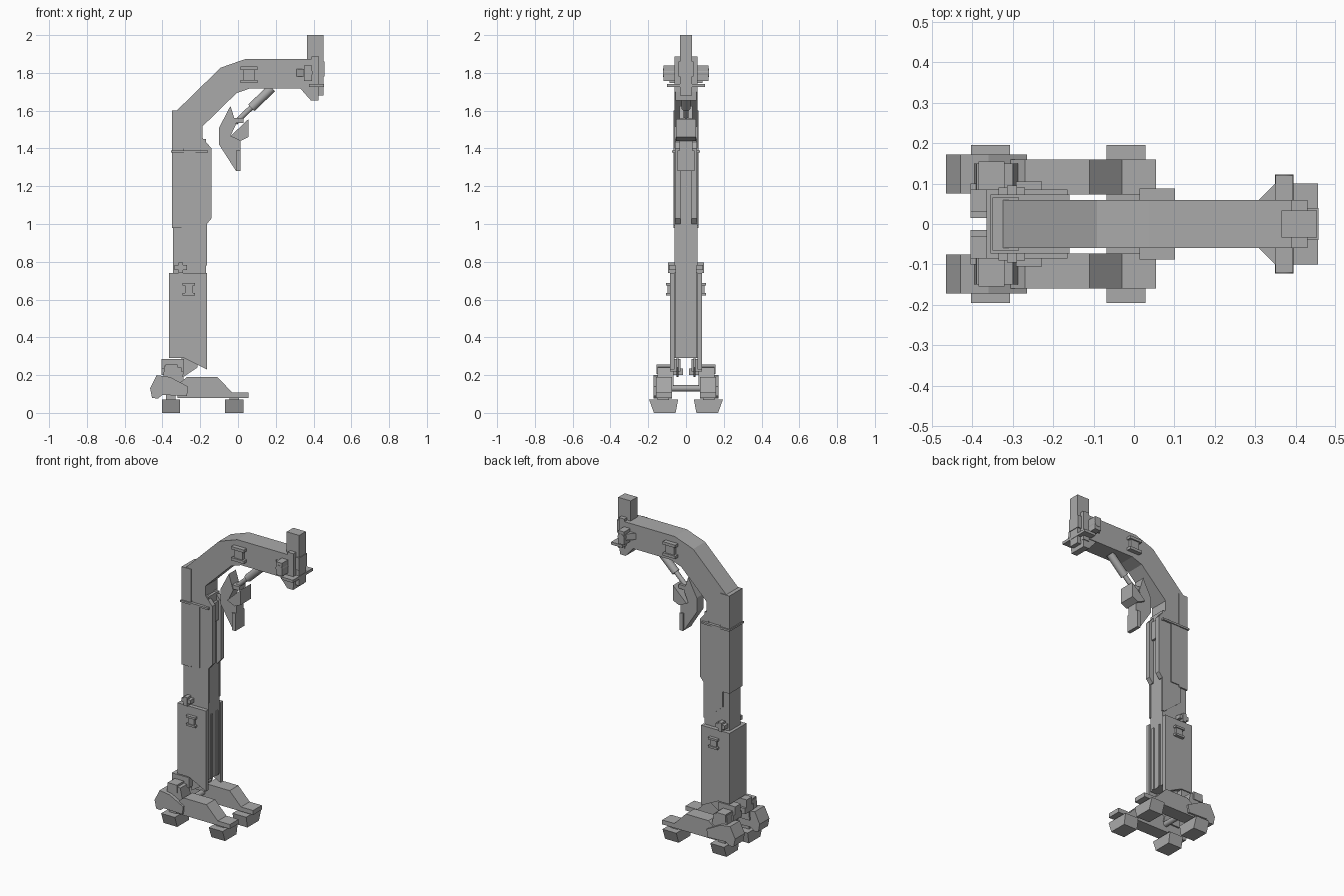
import bpy, bmesh
from mathutils import Vector

cube = bpy.data.objects.get("Cube")
if cube:
    bpy.data.objects.remove(cube, do_unlink=True)

shade = (.4, .4, .4, 1)
grey = bpy.data.materials.new("plain grey")
grey.use_nodes = True
grey.diffuse_color = shade
grey.node_tree.nodes["Principled BSDF"].inputs["Base Color"].default_value = shade


def finish(name, bm, paired=False):
    """Turn a bmesh into a named part; paired parts are mirrored across y."""
    bmesh.ops.recalc_face_normals(bm, faces=bm.faces)
    mesh = bpy.data.meshes.new(name)
    bm.to_mesh(mesh)
    bm.free()
    mesh.materials.append(grey)
    part = bpy.data.objects.new(name, mesh)
    bpy.context.collection.objects.link(part)
    if paired:
        mirror = part.modifiers.new("other side", "MIRROR")
        mirror.use_axis = (False, True, False)
        mirror.use_mirror_merge = False
    return part


def extrude(name, profile, span, axis="y", paired=False):
    """Extrude a flat profile along the given axis, from span start to span end."""
    slot = "xyz".index(axis)
    start, end = span
    bm = bmesh.new()
    corners = []
    for point in profile:
        place = list(point)
        place.insert(slot, start)
        corners.append(bm.verts.new(place))
    face = bm.faces.new(corners)
    grown = bmesh.ops.extrude_face_region(bm, geom=[face])["geom"]
    shift = Vector()
    shift[slot] = end - start
    moved = [item for item in grown if isinstance(item, bmesh.types.BMVert)]
    bmesh.ops.translate(bm, verts=moved, vec=shift)
    return finish(name, bm, paired)


def box(name, x, y, z, paired=False):
    """A block given by its x, y and z ranges; a single y means both ways from the middle."""
    (left, right), (low, high) = x, z
    span = y if isinstance(y, tuple) else (-y, y)
    outline = [(left, low), (right, low), (right, high), (left, high)]
    return extrude(name, outline, span, paired=paired)


def rod(name, start, end, radius):
    a, b = Vector(start), Vector(end)
    bm = bmesh.new()
    bmesh.ops.create_cone(bm, cap_ends=True, segments=16, radius1=radius,
                          radius2=radius, depth=(b - a).length)
    turn = (b - a).to_track_quat("Z", "Y").to_matrix()
    bmesh.ops.rotate(bm, verts=bm.verts, matrix=turn)
    bmesh.ops.translate(bm, verts=bm.verts, vec=(a + b) / 2)
    part = finish(name, bm)
    for face in part.data.polygons:
        face.use_smooth = len(face.vertices) == 4


def band(path, half):
    """Outline of a strip of constant thickness that follows a bent path."""
    points = [Vector(point) for point in path]
    steps = [(b - a).normalized() for a, b in zip(points, points[1:])]
    normals = [Vector((-step.y, step.x)) for step in steps]
    upper, lower = [], []
    for point, before, after in zip(points, normals[:1] + normals, normals + normals[-1:]):
        mitre = (before + after) * half / (1 + before.dot(after))
        upper.append(point + mitre)
        lower.append(point - mitre)
    return upper + lower[::-1]


def bracket(name, x, z, size, inner, outer):
    """An H-shaped bracket on both flanks: two flanges joined by a web."""
    half, thick = size / 2, size / 5
    for label, low in (("lower", z - half), ("upper", z + half - thick)):
        box(name + "_" + label + "_flange", x=(x - half, x + half), y=(inner, outer),
            z=(low, low + thick), paired=True)
    box(name + "_web", x=(x - size / 3, x + size / 3), y=(inner, outer - thick / 2),
        z=(z - half, z + half), paired=True)


# Shared dimensions
back, front = -.365, -.165
sleeve_low, sleeve_top = .29, .74
spine_front = -.285
beam_half = .06
beam_thick = .155
beam_z = 1.795
beam_low = beam_z - beam_thick / 2
head_x = .43

# Curved boom and straight mast
boom_path = [(-.265, 1.4), (-.265, 1.55), (-.05, 1.76), (.05, beam_z), (head_x, beam_z)]
extrude("boom", band(boom_path, beam_thick / 2), (-beam_half, beam_half))
box("mast", x=(back + .02, front - .005), y=.055, z=(sleeve_low, 1.45))
plate = [(-.3, 1.38), (-.3, .88), (-.18, .78), (front, .78), (front, 1.38)]
extrude("mast_side_plate", plate, (.05, .061), paired=True)
guide = [(-.2, 1.47), (-.14, 1.4), (-.14, 1.03), (front, 1), (-.2, 1)]
extrude("front_guide", guide, (.028, .058), paired=True)
box("guide_bridge", x=(-.18, -.155), y=.03, z=(1.28, 1.4))

# Rear spine, side rails and collar on the mast
box("rear_spine", x=(back + .015, spine_front), y=.065, z=(.98, 1.6))
box("side_rail", x=(spine_front, -.225), y=(.05, .067), z=(.99, 1.38), paired=True)
box("collar", x=(back + .01, front + .005), y=.073, z=(1.378, 1.39))

# Lower sleeve, open at the front
wall = [(back, sleeve_low), (spine_front, sleeve_low), (front, .23),
        (front, sleeve_top), (back, sleeve_top)]
extrude("sleeve_wall", wall, (.06, .085), paired=True)
box("sleeve_back", x=(back, back + .03), y=.08, z=(sleeve_low, sleeve_top))
box("inner_rail", x=(-.2, front + .002), y=(.02, .035), z=(sleeve_low, .7), paired=True)
bracket("sleeve_bracket", x=-.26, z=.655, size=.065, inner=.08, outer=.105)

# Cross-shaped locking pins
box("lock_bar", x=(-.335, -.27), y=(.05, .09), z=(.757, .782), paired=True)
box("lock_post", x=(-.315, -.29), y=(.05, .095), z=(sleeve_top, .795), paired=True)

# Boom bracket, head and axle
bracket("boom_bracket", x=.058, z=1.79, size=.088, inner=.055, outer=.088)
chin = [(.33, beam_low), (.385, 1.655), (.425, 1.655), (head_x, beam_low)]
extrude("head_chin", chin, (-.055, .055))
box("head_post", x=(.365, .453), y=.033, z=(1.68, 2))
box("head_plate", x=(.375, .455), y=.1, z=(1.725, 1.742))
box("head_cheek", x=(.39, head_x), y=beam_half, z=(1.7, 1.888))
box("head_clamp", x=(head_x, .457), y=.04, z=(1.78, 1.86))
box("axle_block", x=(.35, .393), y=(beam_half, .12), z=(1.757, 1.84), paired=True)
rod("head_axle", start=(.372, -.122, 1.8), end=(.372, .122, 1.8), radius=.023)
gusset = [(.31, beam_half), (.35, .1), (.38, beam_half)]
extrude("axle_gusset", gusset, (1.78, 1.82), axis="z", paired=True)

# Hanging jaw with its piston
jaw = [(-.04, 1.625), (-.1, 1.51), (-.1, 1.42), (-.01, 1.28), (.013, 1.28),
       (.013, 1.44), (-.04, 1.465), (-.01, 1.53)]
extrude("jaw", jaw, (-.035, .035))
pad = [(-.04, 1.465), (.013, 1.44), (.055, 1.46), (.055, 1.555)]
extrude("jaw_upper_pad", pad, (-.052, .052))
box("jaw_lower_pad", x=(-.01, .013), y=.045, z=(1.28, 1.39))
rod("piston_rod", start=(-.015, 0, 1.535), end=(.09, 0, 1.635), radius=.014)
rod("piston_barrel", start=(.07, 0, 1.615), end=(.18, 0, 1.72), radius=.024)
box("piston_pin", x=(-.02, .03), y=.03, z=(1.535, 1.56))

# Feet: legs, ankles, hips and the axle between them
sole, instep = .08, .19
leg = [(-.32, sole), (.055, sole), (.055, .108), (-.03, .108), (-.11, instep),
       (-.27, instep), (-.32, .15)]
extrude("leg", leg, (.073, .16), paired=True)
ankle = [(-.43, .2), (-.465, .13), (-.455, sole), (-.425, sole - .005), (-.4, .095),
         (-.27, .09), (-.265, .14), (-.36, instep)]
extrude("ankle", ankle, (.075, .172), paired=True)
hood = [(-.4, .14), (-.28, .14), (-.3, .24), (-.39, .25)]
extrude("ankle_hood", hood, (.065, .15), paired=True)
box("ankle_link", x=(-.405, -.33), y=(.015, .1), z=(.2, .235), paired=True)
box("ankle_cap", x=(-.385, -.32), y=(.07, .155), z=(.205, .255), paired=True)
box("hip", x=(-.405, spine_front), y=(.03, .085), z=(.22, .285), paired=True)
fin = [(-.3, .3), (-.29, instep), (-.215, .24), (-.215, .3)]
extrude("fin", fin, (.04, .05), paired=True)
rod("cross_axle", start=(-.3, -.09, .13), end=(-.3, .09, .13), radius=.017)

# Tapered foot pads on short stems
taper = [(.055, 0), (.17, 0), (.195, .07), (.042, .07)]
for label, middle in (("rear", -.355), ("front", -.02)):
    extrude(label + "_pad", taper, (middle - .048, middle + .048), axis="x", paired=True)
    box(label + "_pad_stem", x=(middle - .025, middle + .025), y=(.09, .15),
        z=(.06, .1), paired=True)
